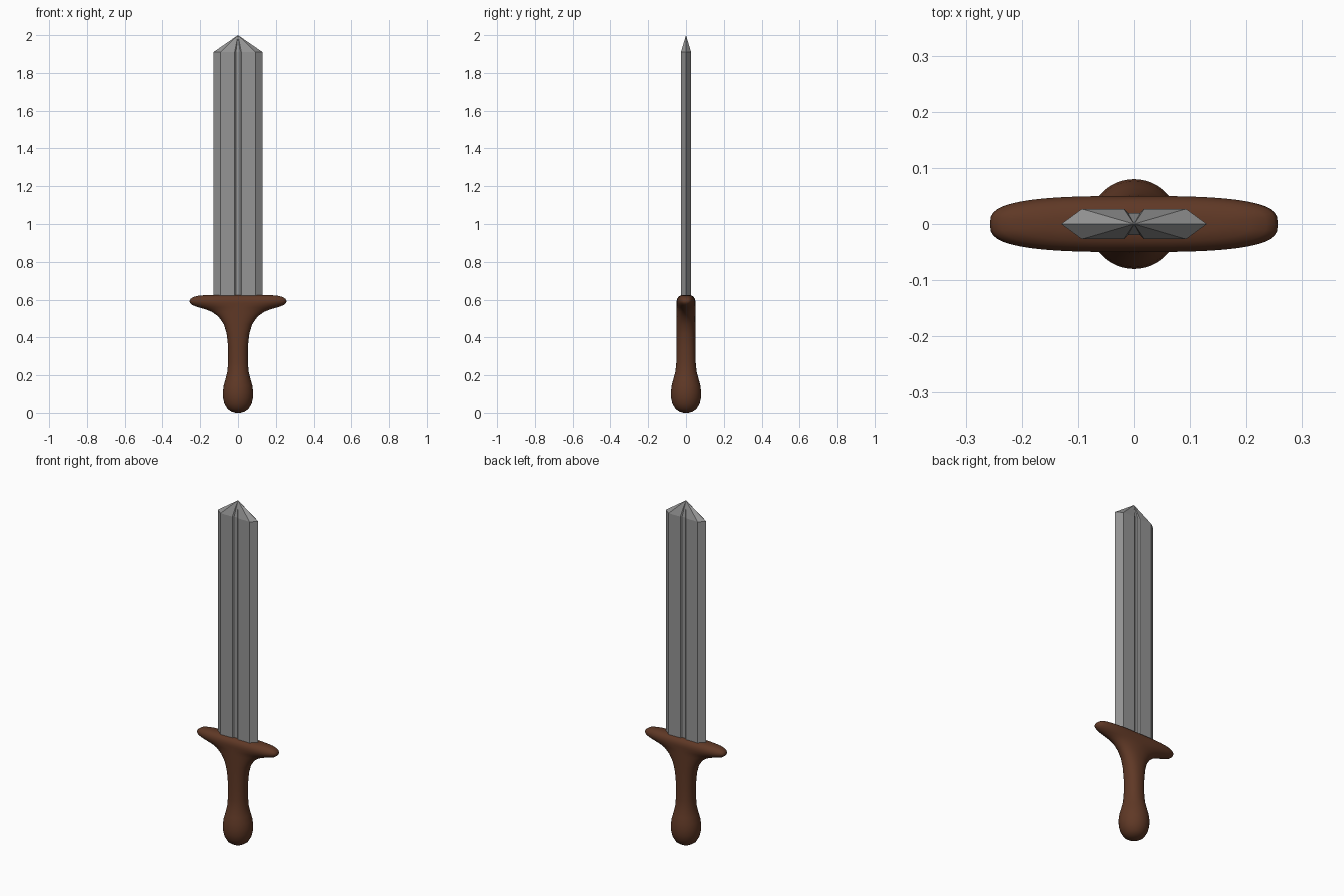
import bpy, bmesh, math

if "Cube" in bpy.data.objects:
    bpy.data.objects.remove(bpy.data.objects["Cube"])


def material(name, rgb):
    m = bpy.data.materials.new(name)
    m.diffuse_color = (*rgb, 1)
    m.use_nodes = True
    m.node_tree.nodes["Principled BSDF"].inputs["Base Color"].default_value = m.diffuse_color
    return m


def loft(name, rings, mat, smooth=False, apex=None):
    """Skin a stack of equal-length rings, closing the ends with a cap or an apex."""
    bm = bmesh.new()
    loops = [[bm.verts.new(p) for p in ring] for ring in rings]
    n = len(loops[0])
    for a, b in zip(loops, loops[1:]):
        for i in range(n):
            j = (i + 1) % n
            bm.faces.new((a[i], a[j], b[j], b[i]))
    bm.faces.new(loops[0][::-1])
    if apex:
        tip = bm.verts.new(apex)
        for i in range(n):
            bm.faces.new((loops[-1][i], loops[-1][(i + 1) % n], tip))
    else:
        bm.faces.new(loops[-1])
    bmesh.ops.recalc_face_normals(bm, faces=bm.faces)
    for f in bm.faces:
        f.smooth = smooth
    me = bpy.data.meshes.new(name)
    bm.to_mesh(me)
    bm.free()
    me.materials.append(mat)
    ob = bpy.data.objects.new(name, me)
    bpy.context.collection.objects.link(ob)
    return ob


def superellipse(a, b, power, z, n=48):
    pts = []
    for i in range(n):
        t = 2 * math.pi * i / n
        c, s = math.cos(t), math.sin(t)
        pts.append((a * math.copysign(abs(c) ** (2 / power), c),
                    b * math.copysign(abs(s) ** (2 / power), s), z))
    return pts


steel = material("steel grey", (0.30, 0.30, 0.30))
wood = material("dark brown", (0.115, 0.040, 0.019))

# Blade: hexagonal section with a narrow groove on each flat, pointed tip
quarter = [(0.13, 0), (0.093, 0.027), (0.018, 0.027), (0.011, 0.020)]
half = quarter + [(-x, y) for x, y in quarter[::-1]]
section = half + [(x, -y) for x, y in half[-2:0:-1]]
loft("blade", [[(x, y, z) for x, y in section] for z in (0.59, 1.91)],
     steel, apex=(0, 0, 2.0))

# Handle: pommel, grip and flared guard in one smooth form
# (height, half width, half depth, section roundness)
profile = [
    (0.000, 0.012, 0.012, 2), (0.006, 0.034, 0.034, 2), (0.020, 0.055, 0.055, 2),
    (0.050, 0.072, 0.072, 2), (0.080, 0.079, 0.079, 2), (0.110, 0.080, 0.080, 2),
    (0.145, 0.076, 0.076, 2), (0.180, 0.066, 0.067, 2), (0.220, 0.056, 0.056, 2.1),
    (0.270, 0.052, 0.051, 2.2), (0.350, 0.052, 0.050, 2.2), (0.420, 0.060, 0.050, 2.2),
    (0.470, 0.075, 0.050, 2.2), (0.510, 0.103, 0.050, 2.1), (0.535, 0.137, 0.050, 1.9),
    (0.550, 0.175, 0.050, 1.8), (0.560, 0.212, 0.050, 1.9), (0.570, 0.239, 0.050, 2.2),
    (0.580, 0.252, 0.050, 2.6), (0.592, 0.257, 0.050, 3), (0.604, 0.251, 0.047, 3),
    (0.614, 0.236, 0.041, 3), (0.621, 0.208, 0.031, 3), (0.625, 0.160, 0.016, 3),
]
loft("handle", [superellipse(a, b, p, z) for z, a, b, p in profile], wood, smooth=True)
